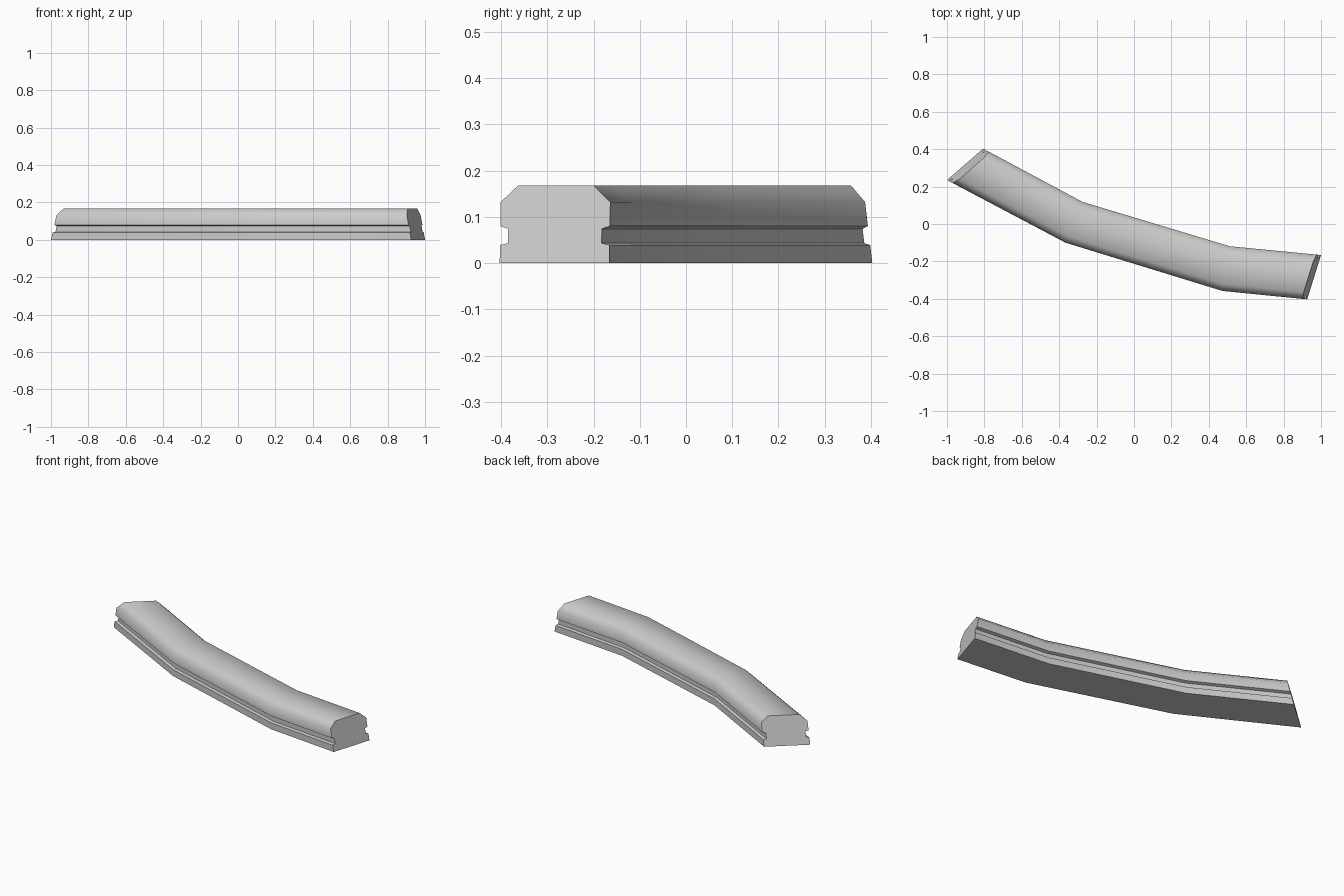
import bpy, bmesh, math
from mathutils import Vector

cube = bpy.data.objects.get("Cube")
if cube:
    bpy.data.objects.remove(cube)

# Single plain grey material
grey = bpy.data.materials.new("light_grey")
grey.use_nodes = True
colour = (0.6, 0.6, 0.6, 1)
grey.diffuse_color = colour
grey.node_tree.nodes["Principled BSDF"].inputs["Base Color"].default_value = colour

# Half cross-section: (fraction across the width, height), mirrored for the back
half = [(0, 0), (0, 0.039), (0.073, 0.043), (0.073, 0.074),
        (0, 0.08), (0, 0.132), (0.157, 0.168)]
profile = half + [(1 - u, z) for u, z in reversed(half)]
height = 0.168

# Plan stations: front corner, back corner, inward lean of the top
stations = [
    ((-1.0, 0.235), (-0.807, 0.403), (0.038, -0.020)),
    ((-0.366, -0.10), (-0.275, 0.118), (0, 0)),
    ((0.473, -0.358), (0.512, -0.119), (0, 0)),
    ((0.926, -0.403), (1.0, -0.166), (-0.030, 0.003)),
]

# Sweep the section through the stations
bm = bmesh.new()
rings = []
for front, back, lean in stations:
    front, back, lean = Vector(front), Vector(back), Vector(lean)
    ring = []
    for u, z in profile:
        p = front.lerp(back, u) + lean * (z / height)
        ring.append(bm.verts.new((p.x, p.y, z)))
    rings.append(ring)

count = len(profile)
for a, b in zip(rings, rings[1:]):
    for i in range(count):
        j = (i + 1) % count
        bm.faces.new((a[i], a[j], b[j], b[i]))

# Slanted end caps
bm.faces.new(rings[0])
bm.faces.new(rings[-1])
bmesh.ops.recalc_face_normals(bm, faces=bm.faces)

mesh = bpy.data.meshes.new("curved_rail")
bm.to_mesh(mesh)
bm.free()
mesh.materials.append(grey)
rail = bpy.data.objects.new("curved_rail", mesh)
bpy.context.collection.objects.link(rail)

# Soft chamfers and bends, crisp grooves and ends
bpy.ops.object.select_all(action='DESELECT')
rail.select_set(True)
bpy.context.view_layer.objects.active = rail
bpy.ops.object.shade_smooth_by_angle(angle=math.radians(58))
